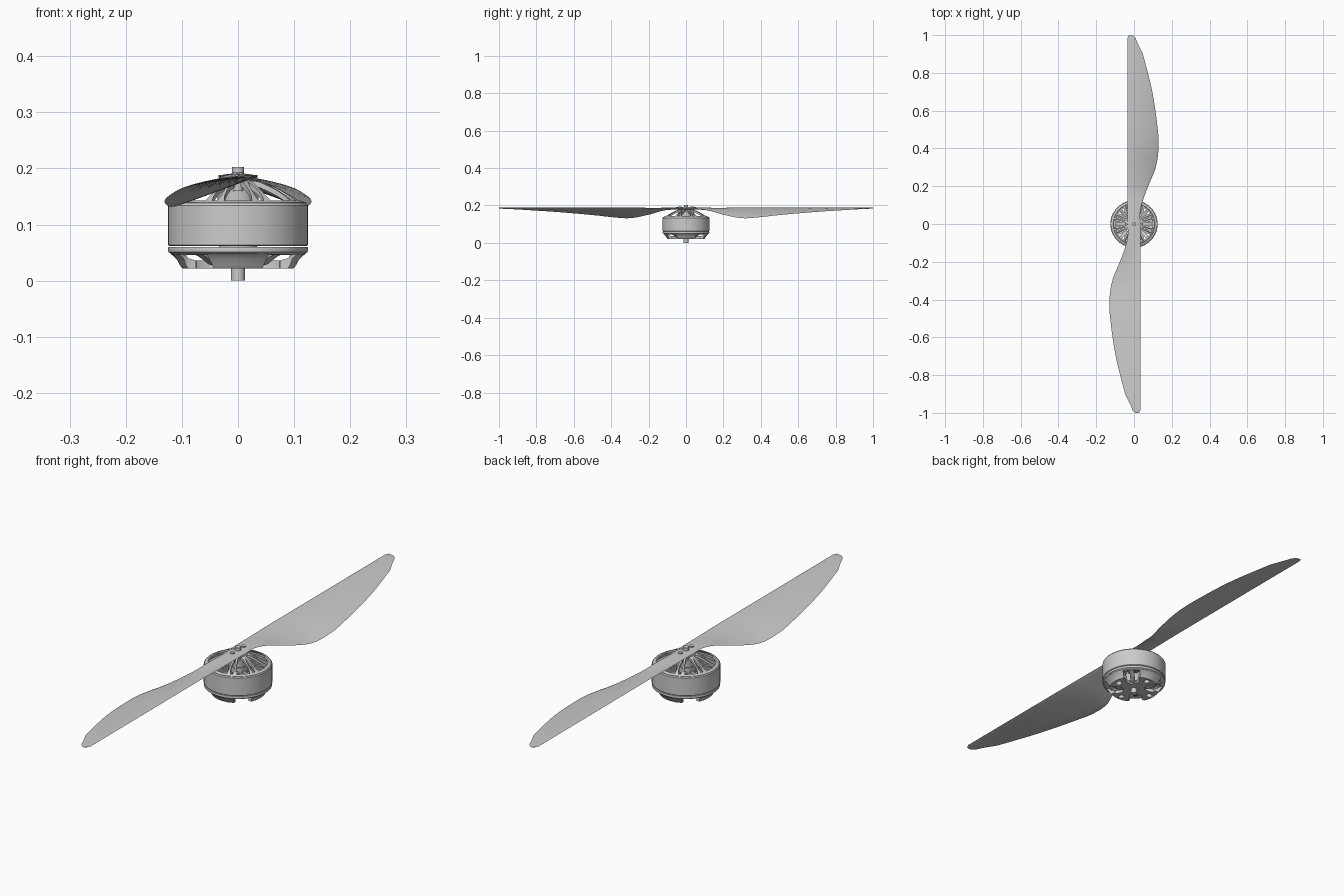
import bpy, bmesh, math
from math import sin, cos, pi, radians
from mathutils import Matrix, Vector

if "Cube" in bpy.data.objects:
    bpy.data.objects.remove(bpy.data.objects["Cube"])


def make(name, bm, angle=35):
    bmesh.ops.recalc_face_normals(bm, faces=bm.faces)
    me = bpy.data.meshes.new(name)
    bm.to_mesh(me)
    bm.free()
    ob = bpy.data.objects.new(name, me)
    bpy.context.collection.objects.link(ob)
    bpy.ops.object.select_all(action='DESELECT')
    ob.select_set(True)
    bpy.context.view_layer.objects.active = ob
    bpy.ops.object.shade_smooth_by_angle(angle=radians(angle))
    return ob


def loft(bm, rings, closed_path=False, caps=True):
    """Skin a list of equally sized closed point loops."""
    vs = [[bm.verts.new(p) for p in r] for r in rings]
    n = len(vs[0])
    pairs = list(zip(vs, vs[1:])) + ([(vs[-1], vs[0])] if closed_path else [])
    for a, b in pairs:
        for i in range(n):
            bm.faces.new((a[i], a[(i + 1) % n], b[(i + 1) % n], b[i]))
    if caps and not closed_path:
        bm.faces.new(vs[0])
        bm.faces.new(vs[-1])


def lathe(name, profile, n=64):
    """Revolve a closed (r, z) profile about z."""
    bm = bmesh.new()
    loft(bm, [[(r * cos(2 * pi * k / n), r * sin(2 * pi * k / n), z) for r, z in profile]
              for k in range(n)], closed_path=True)
    return make(name, bm)


def cylinder(bm, r, z0, z1, x=0, y=0, n=24):
    loft(bm, [[(x + r * cos(2 * pi * k / n), y + r * sin(2 * pi * k / n), z) for k in range(n)]
              for z in (z0, z1)])


def catmull(rows, steps):
    out = []
    for i in range(len(rows) - 1):
        p = [Vector(rows[min(max(j, 0), len(rows) - 1)]) for j in range(i - 1, i + 3)]
        for s in range(steps):
            t = s / steps
            m1, m2 = (p[2] - p[0]) / 2, (p[3] - p[1]) / 2
            out.append(p[1] * (2*t**3 - 3*t*t + 1) + m1 * (t**3 - 2*t*t + t)
                       + p[2] * (3*t*t - 2*t**3) + m2 * (t**3 - t*t))
    return out + [Vector(rows[-1])]


# Propeller: stations are trailing x, trailing z, thickness, y
stations = [(.034, .184, .013, 0), (.033, .183, .012, .06), (.046, .174, .011, .12),
            (.075, .151, .010, .2), (.115, .132, .009, .3), (.130, .138, .008, .4),
            (.126, .149, .007, .5), (.097, .166, .006, .7), (.047, .179, .005, .9)]
tip = [(.018, .183, .004, .96), (.008, .184, .004, .985), (-.004, .185, .003, .997)]
for name, turn in (("propeller_blade_rear", 0), ("propeller_blade_front", pi)):
    bm = bmesh.new()
    rings = []
    m = 14
    for xt, zt, t, y in catmull(stations, 5) + [Vector(q) for q in tip] + [Vector((-.01, .185, .002, 1))]:
        xl = -.035 + max(0, (y - .985) / .015) * .008
        zl = .185 + .003 * min(1, y / .25)
        camber = .035 * (xt - xl - .069) if y > .05 else 0
        pts = []
        for k in range(2 * m):
            u = k / m if k <= m else 2 - k / m
            side = 1 if k <= m else -1
            u2 = (1 - cos(pi * u)) / 2
            h = t / 2 * sin(pi * u2) ** .6 if 0 < u2 < 1 else 0
            x = xl + (xt - xl) * u2
            z = zl + (zt - zl) * u2 + camber * 4 * u2 * (1 - u2) + side * h
            pts.append((x, y, z))
        rings.append(pts)
    loft(bm, rings, caps=False)
    bm.faces.new([v for v in bm.verts][-2 * m:])
    bmesh.ops.rotate(bm, verts=bm.verts, matrix=Matrix.Rotation(turn, 3, 'Z'))
    make(name, bm, 50)

# Shaft and propeller screws
bm = bmesh.new()
cylinder(bm, .0125, 0, .03)
cylinder(bm, .011, .03, .203)
make("motor_shaft", bm)
bm = bmesh.new()
for y in (-.034, .034):
    cylinder(bm, .009, .16, .194, y=y)
make("propeller_screws", bm)

# Rotating bell: outer can, spoked dome, central boss
lathe("bell_can", [(.113, .062), (.123, .062), (.125, .064), (.125, .134), (.122, .138), (.113, .135)], 80)
lathe("bell_boss", [(.011, .135), (.036, .135), (.037, .165), (.038, .172), (.036, .179), (.011, .179)], 48)
bm = bmesh.new()
dome = [(.034, .178, .013), (.045, .176, .010), (.06, .170, .009), (.078, .162, .009),
        (.095, .152, .011), (.108, .143, .016), (.119, .136, .026)]
for k in range(8):
    rot = Matrix.Rotation(radians(22.5 + 45 * k), 3, 'Z')
    # Each spoke is a forked pair closed around a slim slot
    for s in (-1, 1):
        rings = []
        for i, (r, z, w) in enumerate(dome):
            slot = (0, .0, .003, .006, .007, .005, .0)[i]
            a, b = s * slot, s * (w + slot * .4)
            rings.append([rot @ Vector(p) for p in ((r, a, z), (r, b, z), (r, b, z - .010), (r, a, z - .010))])
        loft(bm, rings)
make("bell_spokes", bm)
lathe("bell_dome_rim", [(.106, .132), (.106, .141), (.110, .143), (.121, .139), (.121, .132)])

# Stator: core tube, teeth with coils, laminated tips
lathe("bearing_tube", [(.0125, .022), (.034, .022), (.034, .132), (.0125, .132)], 48)
bm_c, bm_t = bmesh.new(), bmesh.new()
for k in range(12):
    rot = Matrix.Rotation(radians(30 * k), 4, 'Z')
    size = Matrix.Diagonal((.056, .021, .056, 1))
    bmesh.ops.create_cube(bm_c, size=1, matrix=rot @ Matrix.Translation((.070, 0, .097)) @ size)
    arc = [radians(30 * k + a) for a in (-13, -6.5, 0, 6.5, 13)]
    loop = [(r * cos(a), r * sin(a)) for r, seq in ((.110, arc), (.099, arc[::-1])) for a in seq]
    loft(bm_t, [[(x, y, z) for x, y in loop] for z in (.072, .122)])
bmesh.ops.bevel(bm_c, geom=bm_c.edges[:], offset=.006, segments=2, affect='EDGES')
make("stator_coils", bm_c)
make("stator_teeth", bm_t)

# Fixed base: rim, hub and four cranked mounting arms with holes
lathe("base_rim", [(.100, .060), (.124, .060), (.125, .057), (.124, .051), (.118, .047), (.108, .046), (.100, .049)], 80)
lathe("base_hub", [(.0125, .022), (.044, .022), (.046, .025), (.046, .036), (.0125, .036)], 48)
path = [(.040, .022, .036, .022), (.058, .022, .036, .023), (.074, .022, .036, .034),
        (.086, .022, .036, .042), (.099, .022, .040, .044), (.104, .028, .046, .046),
        (.109, .038, .052, .051), (.119, .047, .056, .056)]
bm = bmesh.new()
cut = bmesh.new()
for k in range(4):
    rot = Matrix.Rotation(radians(90 * k), 3, 'Z')
    rings = []
    for i, (r, z0, z1, w) in enumerate(path):
        bow = r - math.sqrt(max(r * r - w * w, 0)) if i > 2 else 0
        ring = []
        for z, ws in ((z0, (-1, -.5, 0, .5, 1)), (z1, (1, .5, 0, -.5, -1))):
            ring += [rot @ Vector((r - bow * q * q, w * q, z)) for q in ws]
        rings.append(ring)
    loft(bm, rings)
    c = rot @ Vector((.078, 0, 0))
    cylinder(cut, .012, .01, .05, c.x, c.y)
arms = make("base_arms", bm)
cutter = make("arm_hole_cutter", cut)
cutter.hide_render = True
cutter.hide_set(True)
mod = arms.modifiers.new("holes", 'BOOLEAN')
mod.operation = 'DIFFERENCE'
mod.solver = 'EXACT'
mod.object = cutter

# Thin ribs joining the hub to the rim between the arms
bm = bmesh.new()
for k in range(4):
    rot = Matrix.Rotation(radians(45 + 90 * k), 3, 'Z')
    loft(bm, [[rot @ Vector((r, y, z + d)) for y, d in ((-.009, 0), (.009, 0), (.009, .009), (-.009, .009))]
              for r, z in ((.042, .026), (.065, .029), (.09, .043), (.108, .049))])
make("base_ribs", bm)
